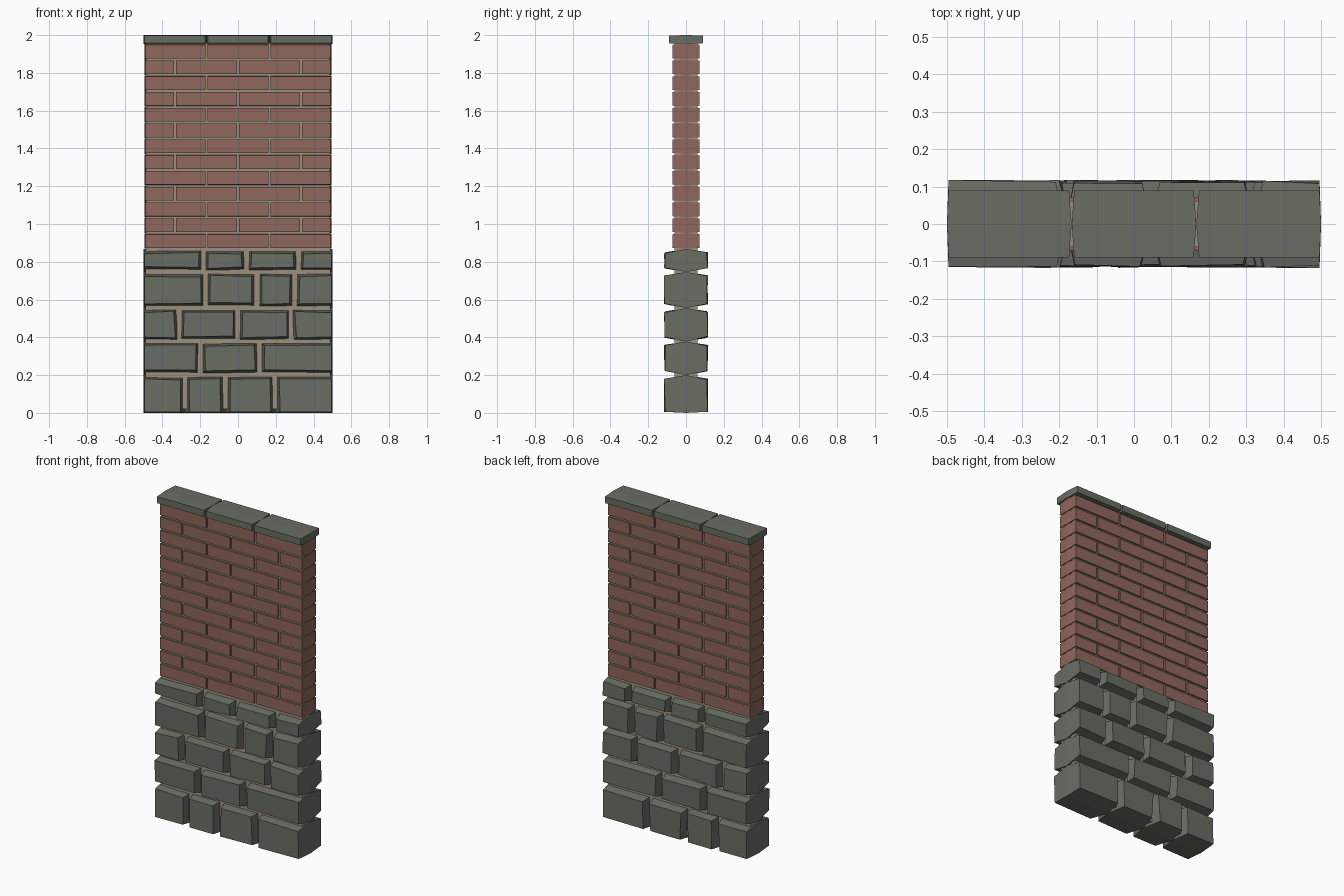
import bpy
import random

random.seed(4)
if "Cube" in bpy.data.objects:
    bpy.data.objects.remove(bpy.data.objects["Cube"])


def material(name, rgb):
    m = bpy.data.materials.new(name)
    m.use_nodes = True
    m.diffuse_color = (*rgb, 1)
    m.node_tree.nodes["Principled BSDF"].inputs["Base Color"].default_value = (*rgb, 1)
    return m


STONE = material("grey green stone", (0.14, 0.155, 0.125))
BRICK = material("red brick", (0.28, 0.135, 0.108))
MORTAR = material("tan mortar", (0.33, 0.28, 0.205))


def block(name, x0, x1, z0, z1, depth, insets, mat, jitter=0.0):
    """Block through the wall, widest at y = 0; insets are left, right, bottom, top."""
    left, right, bottom, top = insets
    verts = []
    for y in (-depth, 0, depth):
        k = abs(y) / depth
        for sx, sz in ((0, 0), (1, 0), (1, 1), (0, 1)):
            x = x1 - right * k if sx else x0 + left * k
            z = z1 - top * k if sz else z0 + bottom * k
            j = [random.uniform(-jitter, jitter) * k for _ in range(3)]
            # Outer ends and the ground side stay straight
            jx = j[0] if (right if sx else left) > 0.01 else 0
            jz = j[2] if (top if sz else bottom) > 0.01 else 0
            verts.append((x + jx, y + j[1], z + jz))
    faces = [(0, 1, 2, 3), (11, 10, 9, 8)]
    for r in (0, 4):
        for i in range(4):
            n = (i + 1) % 4
            faces.append((r + i, r + 4 + i, r + 4 + n, r + n))
    mesh = bpy.data.meshes.new(name)
    mesh.from_pydata(verts, [], faces)
    mesh.validate()
    mesh.materials.append(mat)
    ob = bpy.data.objects.new(name, mesh)
    bpy.context.collection.objects.link(ob)
    return ob


def course(name, joints, z0, z1, depth, side, bottom, top, mat, jitter=0.0, end=0.5):
    """One row of blocks split at the given joints."""
    edges = [-end] + joints + [end]
    for i, (a, b) in enumerate(zip(edges, edges[1:])):
        left = 0.004 if i == 0 else side
        right = 0.004 if i == len(edges) - 2 else side
        block(f"{name}_{i + 1}", a, b, z0, z1, depth,
              (left, right, bottom, top), mat, jitter)


# Mortar cores
block("stone_mortar", -0.49, 0.49, 0.02, 0.868, 0.062, (0, 0, 0, 0), MORTAR)
block("brick_mortar", -0.488, 0.488, 0.86, 1.958, 0.062, (0, 0, 0, 0), MORTAR)

# Rough stone base
levels = [0, 0.2, 0.378, 0.555, 0.746, 0.868]
stone_joints = [
    [-0.282, -0.067, 0.195],
    [-0.2, 0.112],
    [-0.312, -0.003, 0.28],
    [-0.172, 0.1, 0.3],
    [-0.182, 0.045, 0.32],
]
for r, joints in enumerate(stone_joints):
    course(f"stone_row_{r + 1}", joints, levels[r], levels[r + 1], 0.113,
           0.025, 0.006 if r == 0 else 0.024, 0.022, STONE, 0.005)

# Running bond brickwork
rows, bottom_z, pitch = 13, 0.868, 0.0836
for r in range(rows):
    joints = [-1 / 3, 0, 1 / 3] if r % 2 else [-1 / 6, 1 / 6]
    z = bottom_z + r * pitch
    course(f"brick_row_{r + 1}", joints, z + 0.001, z + pitch - 0.001, 0.071,
           0.006, 0.005, 0.005, BRICK, end=0.495)

# Coping slabs
course("coping_slab", [-1 / 6, 1 / 6], 1.954, 2.0, 0.09, 0.007, 0.003, 0.002, STONE)
